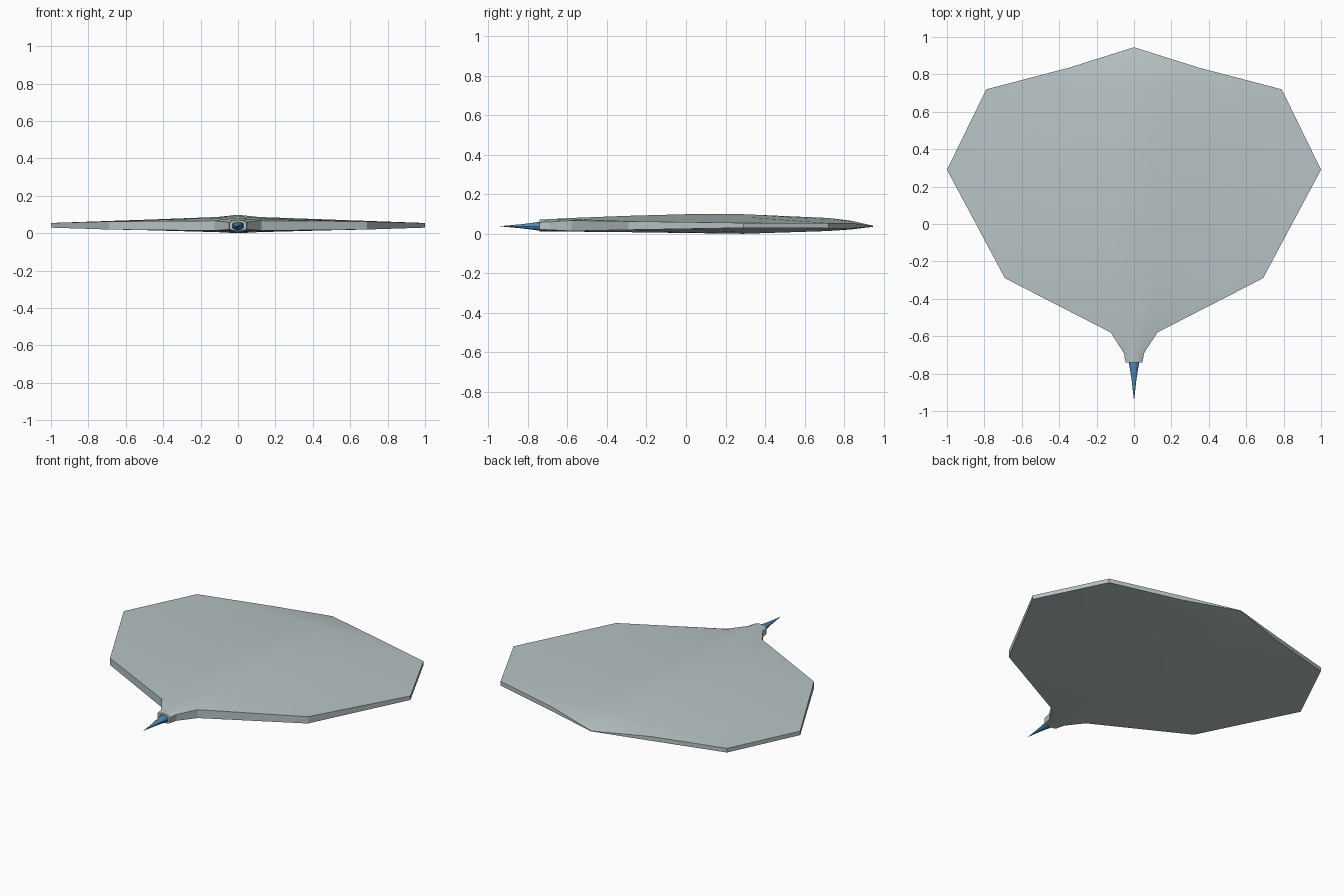
import bpy, bmesh, math

if "Cube" in bpy.data.objects:
    bpy.data.objects.remove(bpy.data.objects["Cube"])


def colour(name, rgb):
    m = bpy.data.materials.new(name)
    m.diffuse_color = (*rgb, 1)
    m.use_nodes = True
    m.node_tree.nodes["Principled BSDF"].inputs["Base Color"].default_value = m.diffuse_color
    return m


def make_object(name, rings, mat, close_last=True):
    """Skin a list of equal-length point rings into one closed mesh."""
    bm = bmesh.new()
    vs = [[bm.verts.new(p) for p in r] for r in rings]
    for a, b in zip(vs, vs[1:]):
        n = len(a)
        for i in range(n):
            j = (i + 1) % n
            bm.faces.new((a[i], a[j], b[j], b[i]))
    bm.faces.new(vs[0])
    if close_last:
        bm.faces.new(vs[-1])
    bmesh.ops.remove_doubles(bm, verts=bm.verts[:], dist=0.0005)
    bmesh.ops.recalc_face_normals(bm, faces=bm.faces[:])
    me = bpy.data.meshes.new(name)
    bm.to_mesh(me)
    bm.free()
    ob = bpy.data.objects.new(name, me)
    bpy.context.collection.objects.link(ob)
    me.materials.append(mat)
    bpy.context.view_layer.objects.active = ob
    ob.select_set(True)
    bpy.ops.object.shade_smooth_by_angle(angle=math.radians(20))
    ob.select_set(False)
    return ob


def body_ring(y, w, top, edge_top, edge_low, low):
    # centre ridge, shoulder beside it, thin outer rim
    s = min(0.11, 0.6 * w)
    st = top - (top - edge_top) * 0.3
    sl = low + (edge_low - low) * 0.2
    upper = [(-w, edge_top), (-s, st), (0, top), (s, st), (w, edge_top)]
    lower = [(w, edge_low), (s, sl), (0, low), (-s, sl), (-w, edge_low)]
    return [(x, y, z) for x, z in upper + lower]


# Leaf-shaped body: y, half width, ridge top, rim top, rim bottom, keel
stations = [
    (-0.69, 0.024, 0.056, 0.047, 0.031, 0.022),   # bottom of the socket
    (-0.74, 0.030, 0.060, 0.050, 0.028, 0.018),   # socket inner lip
    (-0.74, 0.045, 0.071, 0.058, 0.022, 0.012),   # socket outer lip
    (-0.69, 0.054, 0.074, 0.060, 0.020, 0.012),
    (-0.58, 0.125, 0.080, 0.067, 0.014, 0.011),
    (-0.29, 0.690, 0.091, 0.063, 0.020, 0.008),
    (0.00, 0.845, 0.099, 0.059, 0.025, 0.004),
    (0.29, 1.000, 0.099, 0.055, 0.030, 0.000),
    (0.72, 0.790, 0.080, 0.054, 0.028, 0.014),
    (0.835, 0.350, 0.066, 0.054, 0.027, 0.022),
    (0.945, 0.000, 0.041, 0.039, 0.036, 0.035),
]
make_object("body", [body_ring(*s) for s in stations],
            colour("body_grey_green", (0.48, 0.55, 0.56)))

# Pointed blue spike in the front socket
profile = [(-0.695, 0.020), (-0.735, 0.029), (-0.78, 0.021),
           (-0.84, 0.012), (-0.94, 0.0008)]
sides = 12
rings = [[(r * math.cos(2 * math.pi * i / sides), y,
           0.038 + 0.8 * r * math.sin(2 * math.pi * i / sides))
          for i in range(sides)] for y, r in profile]
make_object("spike", rings, colour("spike_blue", (0.08, 0.25, 0.45)))
